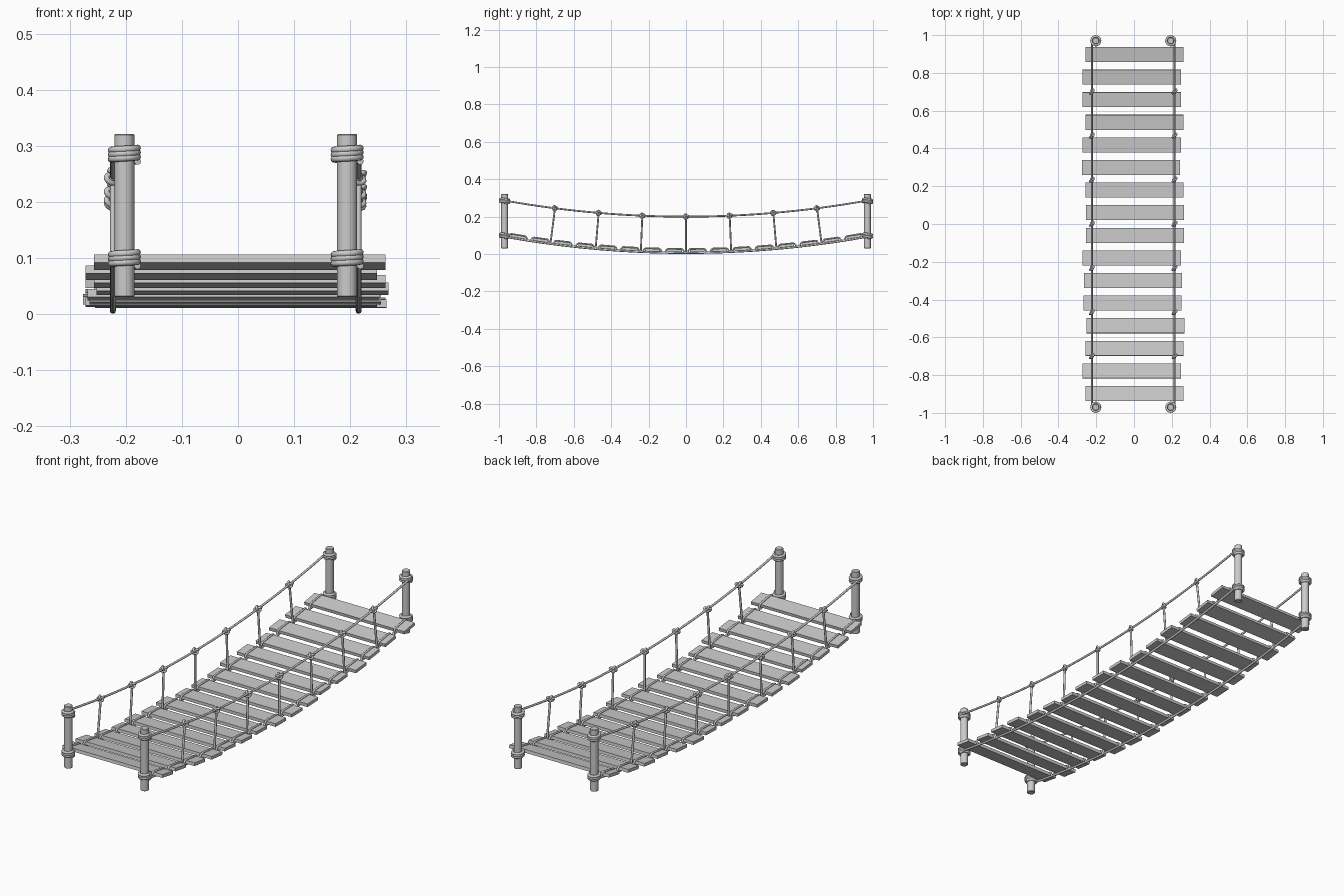
import bpy, bmesh
from math import sin, cos, pi, atan
from mathutils import Vector

if "Cube" in bpy.data.objects:
    bpy.data.objects.remove(bpy.data.objects["Cube"])

SAG = 0.092
ROPE_X = (-0.223, 0.215)
POST_X = (-0.2025, 0.1945)
END_Y = 0.97


def deck(y, off=0.0):
    """Point (y, z) on the sagging lower rope, pushed off along its normal."""
    n = Vector((-2 * SAG * y, 1)).normalized()
    return y + n.x * off, 0.0055 + SAG * y * y + n.y * off


def rail_z(y):
    return 0.2 + 0.0915 * y * y


def rope(name, paths, radius, cyclic=False, res=3):
    cu = bpy.data.curves.new(name, 'CURVE')
    cu.dimensions = '3D'
    cu.bevel_depth = radius
    cu.bevel_resolution = res
    cu.use_fill_caps = True
    for pts in paths:
        s = cu.splines.new('POLY')
        s.points.add(len(pts) - 1)
        for p, c in zip(s.points, pts):
            p.co = (*c, 1)
        s.use_cyclic_u = cyclic
        s.use_smooth = True
    ob = bpy.data.objects.new(name, cu)
    bpy.context.collection.objects.link(ob)
    return ob


# Posts with lightly bevelled ends
for x in POST_X:
    for y in (-END_Y, END_Y):
        bpy.ops.mesh.primitive_cylinder_add(vertices=16, radius=0.018, depth=0.291,
                                            location=(x, y, 0.1755))
        post = bpy.context.object
        post.name = "post"
        bev = post.modifiers.new("bevel", 'BEVEL')
        bev.width = 0.002
        bev.limit_method = 'ANGLE'
        bpy.ops.object.shade_smooth_by_angle()

# Rope wraps coiled round the posts
wraps = []
for x in POST_X:
    for y in (-END_Y, END_Y):
        for zc in (0.284, 0.098):
            wraps.append([(x + 0.0235 * cos(2 * pi * i / 20), y + 0.0235 * sin(2 * pi * i / 20),
                           zc - 0.012 + 0.024 * i / 60) for i in range(61)])
rope("post_wraps", wraps, 0.006)

# Planks, each turned to follow the sag and shifted a little sideways
shifts = [3, -12, 3, 8, -8, -5, -12, 5, 5, 3, -16, -12, 3, -12, -12, 3]
plank_ys = [-0.9 + 0.12 * i for i in range(16)]
for y, dx in zip(plank_ys, shifts):
    py, pz = deck(y, 0.0125)
    bpy.ops.mesh.primitive_cube_add(size=1, location=(dx / 1000, py, pz),
                                    rotation=(atan(2 * SAG * y), 0, 0))
    plank = bpy.context.object
    plank.name = "plank"
    plank.scale = (0.52, 0.079, 0.0145)

# Lower ropes beneath the planks, and lashing ropes weaving over each plank
lower, lash, rails = [], [], []
for x in ROPE_X:
    ys = [END_Y * (i / 24 - 1) for i in range(49)]
    lower.append([(x, *deck(y)) for y in ys])
    rails.append([(x, y, rail_z(y)) for y in ys])
    pts = [(x, *deck(-END_Y))]
    for y in plank_ys:
        for dy, off in ((-0.056, 0.002), (-0.049, 0.008), (-0.044, 0.017), (-0.036, 0.022),
                        (0.036, 0.022), (0.044, 0.017), (0.049, 0.008), (0.056, 0.002)):
            pts.append((x, *deck(y + dy, off)))
    pts.append((x, *deck(END_Y)))
    lash.append(pts)
rope("lower_ropes", lower, 0.0052)
rope("lashing_ropes", lash, 0.0045)
rope("hand_ropes", rails, 0.005)

# Hanger ropes and the knots tying them to the hand ropes
hangers, knots = [], []
for x in ROPE_X:
    for k in range(-3, 4):
        y = 0.2335 * k
        z = rail_z(y)
        hangers.append([(x, y, z), (x, *deck(y * 1.035))])
        loop = []
        for i in range(36):
            t = 2 * pi * i / 36
            r = 0.0085 + 0.0042 * cos(3 * t)
            loop.append((x + 0.007 * sin(3 * t) + r * 0.5 * cos(2 * t),
                         y + r * cos(2 * t), z + r * sin(2 * t)))
        knots.append(loop)
rope("hanger_ropes", hangers, 0.005)
rope("rail_knots", knots, 0.005, cyclic=True)
